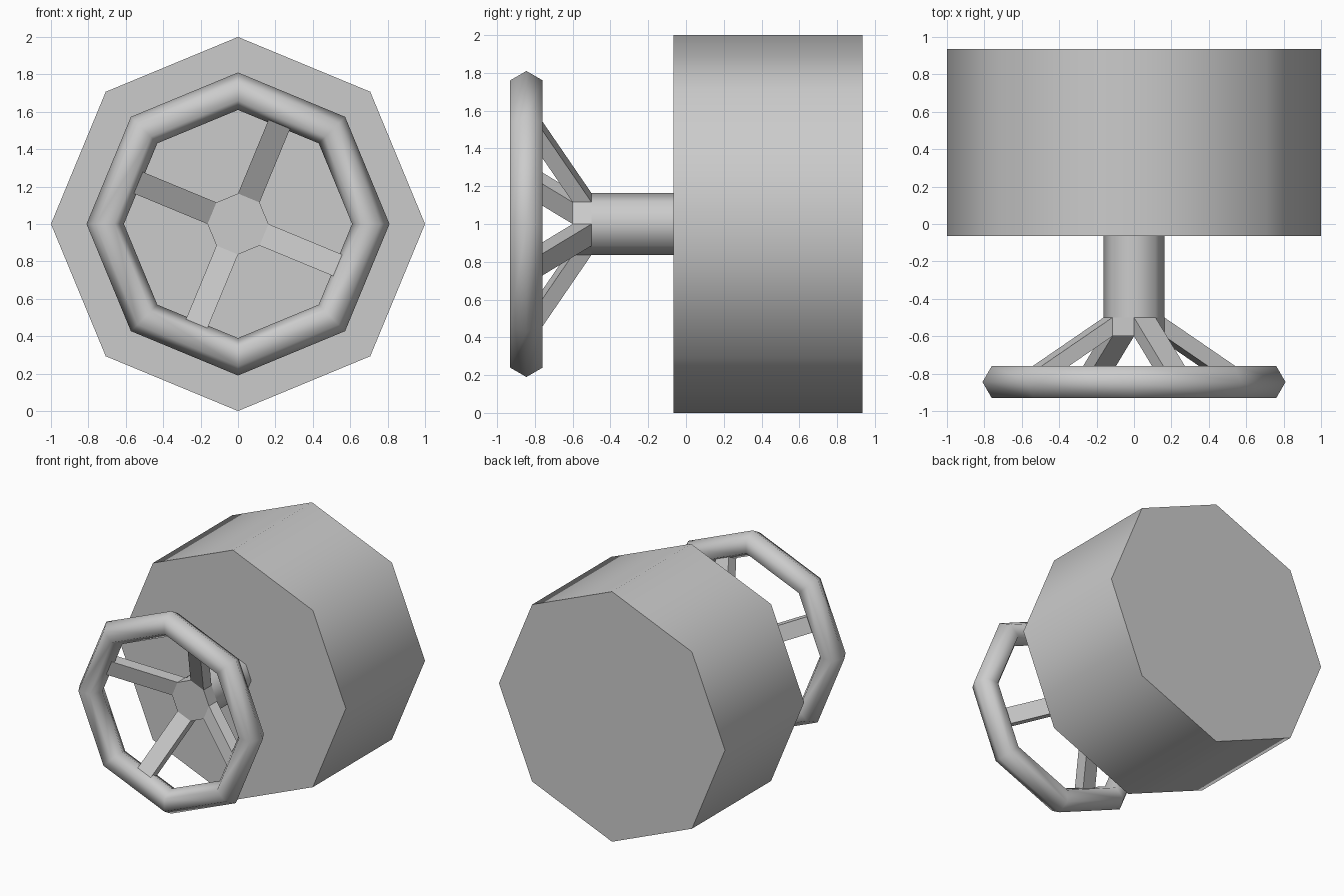
import bpy, bmesh
from math import sin, cos, tau, radians
from mathutils import Vector, Matrix

SIDES = 8
CENTRE_Z = 1.0
DRUM_FRONT, DRUM_BACK = -0.065, 0.935
HUB_BACK, HUB_FRONT = -0.5, -0.6

cube = bpy.data.objects.get("Cube")
if cube:
    bpy.data.objects.remove(cube, do_unlink=True)

grey = bpy.data.materials.new("plain grey")
grey.use_nodes = True
colour = (0.6, 0.6, 0.6, 1)
grey.diffuse_color = colour
grey.node_tree.nodes["Principled BSDF"].inputs["Base Color"].default_value = colour


def finish(name, bm):
    bmesh.ops.recalc_face_normals(bm, faces=bm.faces)
    mesh = bpy.data.meshes.new(name)
    bm.to_mesh(mesh)
    bm.free()
    mesh.materials.append(grey)
    obj = bpy.data.objects.new(name, mesh)
    obj.location.z = CENTRE_Z
    bpy.context.collection.objects.link(obj)
    return obj


def prism(radius, front, back):
    """Octagonal prism along y, smooth sides and flat caps."""
    bm = bmesh.new()
    place = Matrix.Translation((0, (front + back) / 2, 0)) @ Matrix.Rotation(radians(90), 4, 'X')
    bmesh.ops.create_cone(bm, cap_ends=True, segments=SIDES, radius1=radius,
                          radius2=radius, depth=back - front, matrix=place)
    bm.normal_update()
    for f in bm.faces:
        f.smooth = abs(f.normal.y) < 0.5
    return bm


# Heavy octagonal drum
finish("drum", prism(1.0, DRUM_FRONT, DRUM_BACK))

# Shaft, with four spokes extruded from alternate faces of its hub end
bm = prism(0.163, HUB_FRONT, DRUM_FRONT)
bmesh.ops.bisect_plane(bm, geom=bm.verts[:] + bm.edges[:] + bm.faces[:],
                       plane_co=(0, HUB_BACK, 0), plane_no=(0, 1, 0))
bm.normal_update()
hub = [f for f in bm.faces
       if abs(f.normal.y) < 0.5 and f.calc_center_median().y < HUB_BACK]
for f in hub:
    f.smooth = False
# Spoke faces lie in the steep half of one diagonal, and a quarter turn from it
roots = [f for f in hub if f.normal.x * f.normal.z * (abs(f.normal.z) - abs(f.normal.x)) > 0]
for f in roots:
    out = Vector(f.normal)
    tip = bmesh.ops.extrude_discrete_faces(bm, faces=[f])["faces"][0]
    bmesh.ops.translate(bm, verts=tip.verts[:], vec=out * 0.485 + Vector((0, -0.307, 0)))
finish("shaft_and_spokes", bm)

# Handwheel rim: hexagonal tube swept round an octagon
bm = bmesh.new()
MAJOR, MINOR, TUBE = 0.71, 0.1, 6
rings = []
for i in range(SIDES):
    a = tau * i / SIDES
    ring = []
    for j in range(TUBE):
        b = tau * j / TUBE
        r = MAJOR + MINOR * cos(b)
        ring.append(bm.verts.new((r * cos(a), -0.845 + MINOR * sin(b), r * sin(a))))
    rings.append(ring)
for i in range(SIDES):
    here, after = rings[i], rings[(i + 1) % SIDES]
    for j in range(TUBE):
        k = (j + 1) % TUBE
        bm.faces.new((here[j], here[k], after[k], after[j])).smooth = True
finish("handwheel_rim", bm)
